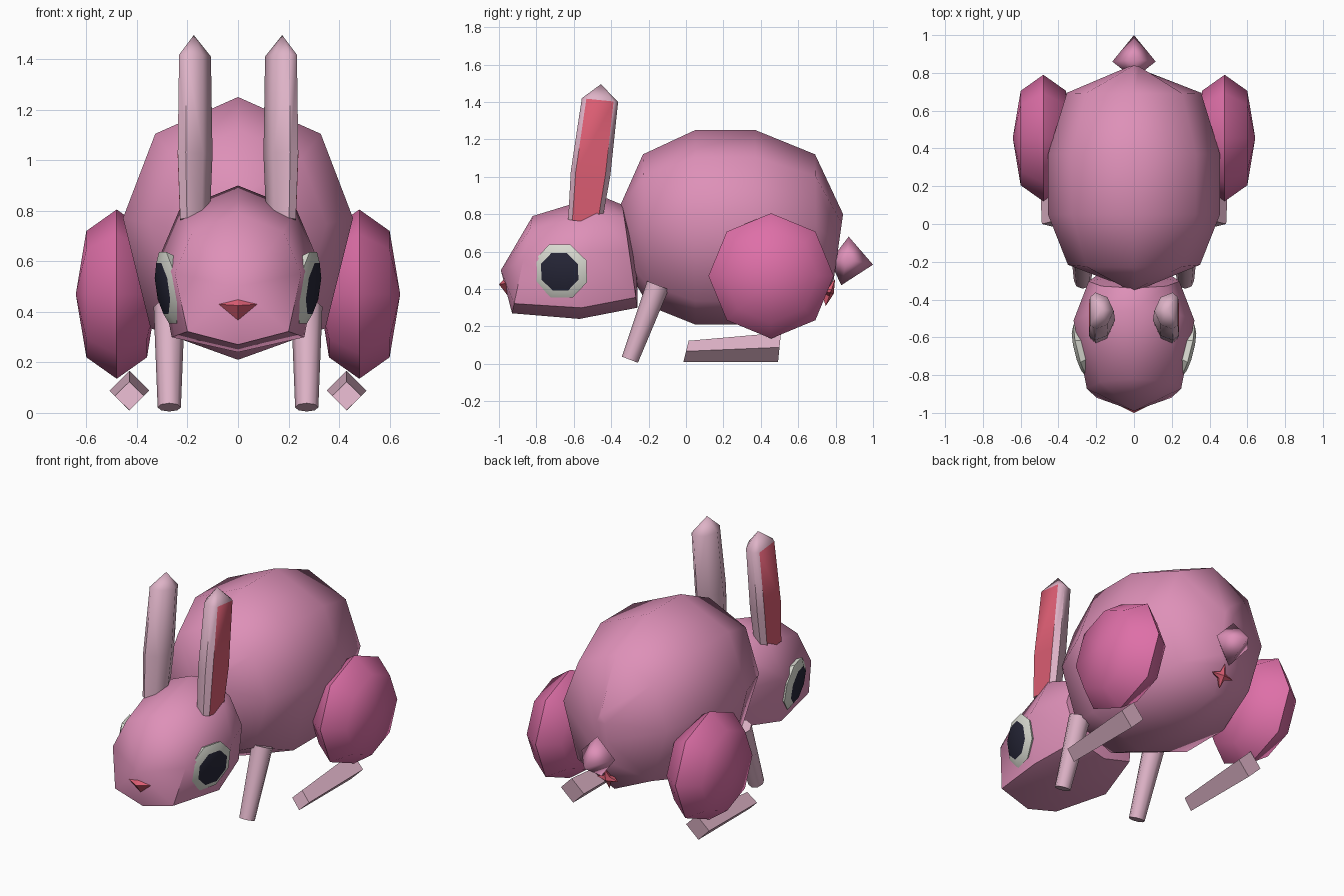
import bpy, bmesh, math
from mathutils import Vector

if "Cube" in bpy.data.objects:
    bpy.data.objects.remove(bpy.data.objects["Cube"])


def material(name, rgb):
    m = bpy.data.materials.new(name)
    m.diffuse_color = (*rgb, 1)
    m.use_nodes = True
    m.node_tree.nodes["Principled BSDF"].inputs["Base Color"].default_value = m.diffuse_color
    return m


PINK = material("body pink", (0.73, 0.28, 0.48))
ROSE = material("thigh rose", (0.73, 0.16, 0.39))
PALE = material("pale pink", (0.73, 0.45, 0.57))
RED = material("coral red", (0.71, 0.11, 0.17))
WHITE = material("eye white", (0.72, 0.73, 0.66))
DARK = material("pupil navy", (0.02, 0.02, 0.04))


def loft(name, rings, mats, angle=60, mirror=False, rule=None):
    """Skin a list of equal rings; a one-point ring is a pole."""
    bm = bmesh.new()
    vs = [[bm.verts.new(p) for p in r] for r in rings]
    for a, b in zip(vs, vs[1:]):
        n = max(len(a), len(b))
        for i in range(n):
            j = (i + 1) % n
            if len(a) == 1:
                bm.faces.new((a[0], b[i], b[j]))
            elif len(b) == 1:
                bm.faces.new((a[i], a[j], b[0]))
            else:
                bm.faces.new((a[i], a[j], b[j], b[i]))
    for end in (vs[0], vs[-1]):
        if len(end) > 2:
            bm.faces.new(end)
    bmesh.ops.recalc_face_normals(bm, faces=bm.faces)
    bm.normal_update()
    for f in bm.faces:
        f.smooth = True
        if rule:
            f.material_index = rule(f)
    me = bpy.data.meshes.new(name)
    bm.to_mesh(me)
    bm.free()
    for m in mats:
        me.materials.append(m)
    me.set_sharp_from_angle(angle=math.radians(angle))
    ob = bpy.data.objects.new(name, me)
    bpy.context.collection.objects.link(ob)
    if mirror:
        mod = ob.modifiers.new("Mirror", "MIRROR")
        mod.use_mirror_merge = False
    return ob


def section(top, bottom, half, low=0.72):
    """Eight-sided section between a top and a bottom (y, z) point."""
    t, b = Vector((0, *top)), Vector((0, *bottom))
    mid, up = (t + b) / 2, (t - b) / 2
    shape = [(0, 1), (.72, .72), (1, .08), (low, -low),
             (0, -1), (-low, -low), (-1, .08), (-.72, .72)]
    return [mid + Vector((half * x, 0, 0)) + up * z for x, z in shape]


def disc(center, axis, radius, n, turn=0.0):
    """Ring of n points round an axis."""
    q = Vector(axis).to_track_quat('Z', 'Y')
    return [Vector(center) + q @ Vector((radius * math.cos(a), radius * math.sin(a), 0))
            for a in (math.tau * i / n + turn for i in range(n))]


# Body
loft("body", [
    section((-.35, .85), (-.31, .50), .05),
    section((-.23, 1.12), (-.20, .31), .35),
    section((.05, 1.25), (.05, .21), .455, .76),
    section((.37, 1.25), (.37, .21), .455, .76),
    section((.69, 1.12), (.70, .29), .355),
    section((.84, .80), (.79, .45), .04)], [PINK])

# Head
loft("head", [
    [(0, -.99, .50)],
    section((-.82, .79), (-.93, .27), .25, .8),
    section((-.46, .90), (-.57, .24), .32, .82),
    section((-.34, .85), (-.26, .30), .24, .8),
    [(0, -.26, .56)]], [PINK], 50)

# Nose
loft("nose", [
    [(0, -.93, .42)],
    [(-.08, -.96, .43), (0, -.965, .46), (.08, -.96, .43), (0, -.95, .36)],
    [(0, -1.0, .425)]], [RED], 30)

# Ears: coloured plane on the outward side
ear_rings = []
for y, z, s in ((-.54, .76, .9), (-.51, 1.02, 1.06), (-.46, 1.41, .97)):
    ear_rings.append([(.175 + x * s, y + d * s, z - d * .1) for x, d in
                      ((.06, -.075), (.06, .075), (.03, .1), (-.035, .075),
                       (-.07, 0), (-.035, -.075), (.03, -.1))])
ear_rings.append([(.175, -.455, 1.495)])
loft("ears", ear_rings, [PALE, RED], 50, True,
     lambda f: int(f.normal.x > .9 and len(f.verts) == 4))

# Eyes: sloped white rim with a dark pupil face on top
normal = Vector((1, -.25, -.15)).normalized()
eye = Vector((.278, -.67, .495))
turn = math.pi / 8
loft("eyes", [
    disc(eye - normal * .05, normal, .12, 8, turn),
    disc(eye, normal, .155, 8, turn),
    disc(eye + normal * .022, normal, .11, 8, turn)],
    [WHITE, DARK], 30, True,
    lambda f: int(len(f.verts) == 8 and f.normal.dot(normal) > .9))

# Front legs
axis = Vector((0, -.15, -.39))
loft("front_legs", [
    disc((.272, -.15, .42), axis, .062, 8),
    disc((.272, -.30, .022), axis, .046, 8)], [PALE], 50, True)

# Hind feet: diamond-section bars
loft("hind_feet", [
    disc((.43, 0, .067), (0, 1, -.25), .058, 4),
    disc((.43, .50, .088), (0, 1, -.1), .079, 4)], [PALE], 60, True)

# Thighs: flattened eight-sided lenses
c = Vector((0, .455, .47))
loft("thighs", [[(.32, c.y, c.z)]] + [
    disc(c + Vector((x, 0, 0)), (1, 0, 0), r, 8)
    for x, r in ((.36, .25), (.48, .335), (.60, .25))] + [[(.642, c.y, c.z)]],
    [ROSE], 60, True)

# Tail
loft("tail", [
    [(0, .77, .55)],
    [(0, .87, .68), (.115, .86, .56), (0, .83, .42), (-.115, .86, .56)],
    [(0, 1.0, .53)]], [PINK], 95)

# Small star patch below the tail
q_axis = Vector((0, 1, -.35))
outer, inner = (disc((0, .772, .38), q_axis, r, 4, t)
                for r, t in ((.075, 0), (.028, math.pi / 4)))
star = [p for pair in zip(outer, inner) for p in pair]
loft("rear_star", [[(0, .72, .39)], star, [(0, .79, .375)]], [RED], 30)
